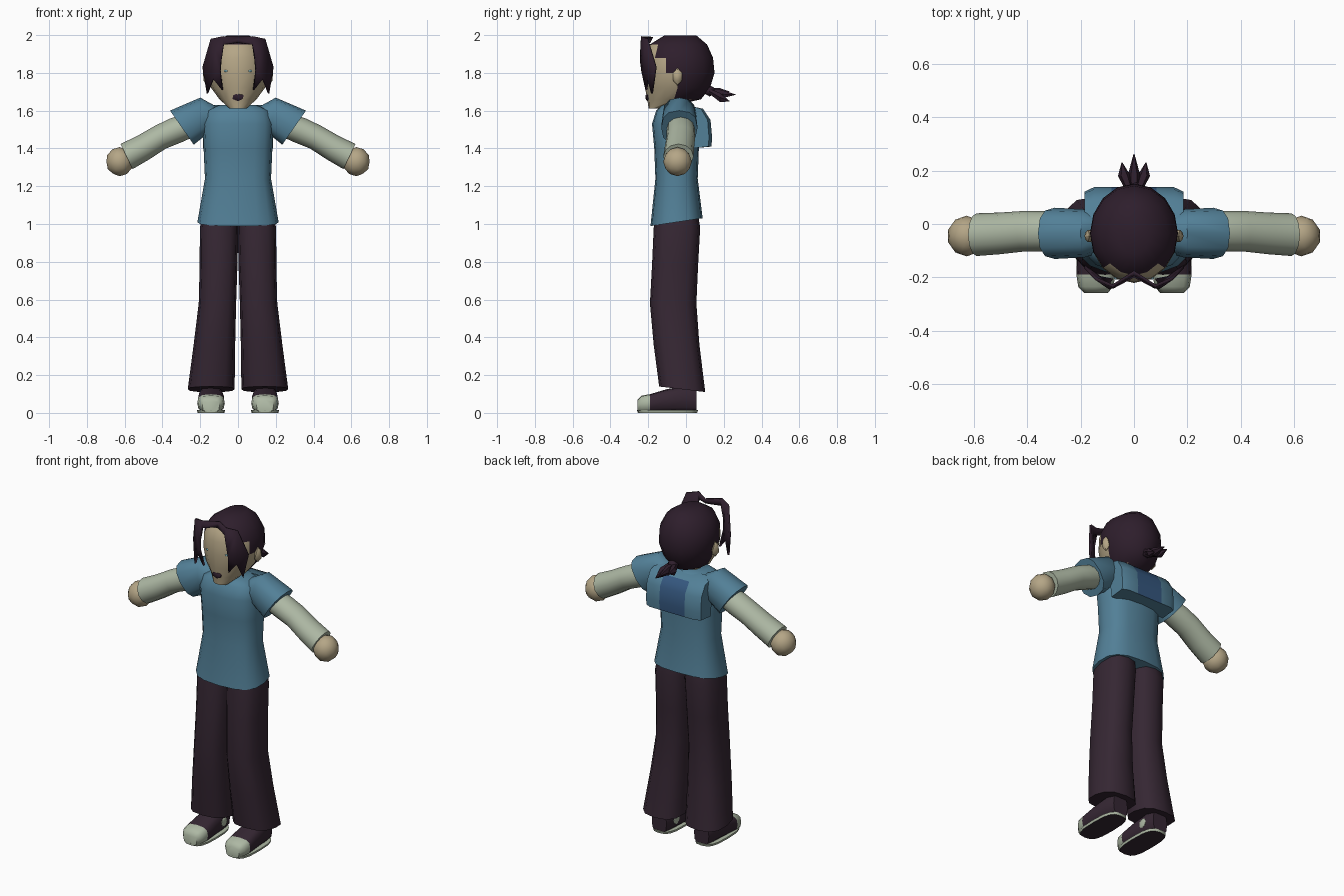
import bpy, bmesh, math
from mathutils import Vector as V

if "Cube" in bpy.data.objects:
    bpy.data.objects.remove(bpy.data.objects["Cube"])

X, Y, Z = V((1, 0, 0)), V((0, 1, 0)), V((0, 0, 1))


def mat(name, r, g, b):
    m = bpy.data.materials.new(name)
    m.diffuse_color = (r, g, b, 1)
    m.use_nodes = True
    m.node_tree.nodes["Principled BSDF"].inputs["Base Color"].default_value = m.diffuse_color
    return m


SHIRT = mat("shirt blue", 0.085, 0.215, 0.31)
PATCH = mat("dark blue", 0.035, 0.095, 0.21)
CLOTH = mat("trouser plum", 0.036, 0.02, 0.033)
HAIR = mat("hair plum", 0.027, 0.013, 0.025)
SKIN = mat("skin", 0.46, 0.38, 0.24)
PALE = mat("pale grey green", 0.42, 0.48, 0.37)
EYE = mat("eye blue", 0.25, 0.55, 0.65)


def finish(name, bm, mats, rule=None, mirror=False, angle=45):
    """Turn a bmesh into a shaded object, painting faces by a rule."""
    bmesh.ops.recalc_face_normals(bm, faces=bm.faces)
    for f in bm.faces:
        f.material_index = rule(f.calc_center_median(), f.normal) if rule else 0
    me = bpy.data.meshes.new(name)
    bm.to_mesh(me)
    bm.free()
    for m in mats:
        me.materials.append(m)
    ob = bpy.data.objects.new(name, me)
    bpy.context.collection.objects.link(ob)
    if mirror:
        ob.modifiers.new("mirror", 'MIRROR').use_clip = False
    bpy.ops.object.select_all(action='DESELECT')
    bpy.context.view_layer.objects.active = ob
    ob.select_set(True)
    bpy.ops.object.shade_smooth_by_angle(angle=math.radians(angle))
    return ob


def ring(c, u, v, a, b, n=12, p=1.0):
    """Rounded section around c, with half sizes a along u and b along v."""
    pts = []
    for i in range(n):
        t = 2 * math.pi * i / n
        co, si = math.cos(t), math.sin(t)
        pts.append(V(c) + u * a * math.copysign(abs(co) ** p, co)
                   + v * b * math.copysign(abs(si) ** p, si))
    return pts


def loft(name, rings, mats, **kw):
    bm = bmesh.new()
    vs = [[bm.verts.new(p) for p in r] for r in rings]
    n = len(vs[0])
    for r, s in zip(vs, vs[1:]):
        for i in range(n):
            bm.faces.new((r[i], r[(i + 1) % n], s[(i + 1) % n], s[i]))
    bm.faces.new(vs[0])
    bm.faces.new(vs[-1])
    return finish(name, bm, mats, **kw)


def column(name, rows, mats, n=12, p=1.0, **kw):
    """Loft upright rows of (z, cx, cy, rx, ry, tilt)."""
    return loft(name, [ring((cx, cy, z), X, Y + Z * t, rx, ry, n, p)
                       for z, cx, cy, rx, ry, t in rows], mats, **kw)


def ball(name, c, size, m, sub=2, **kw):
    bm = bmesh.new()
    bmesh.ops.create_icosphere(bm, subdivisions=sub, radius=1)
    for v in bm.verts:
        v.co = V(c) + V([a * b for a, b in zip(v.co, size)])
    return finish(name, bm, [m], **kw)


# shirt body
column("shirt", [(1.01, 0, -0.05, 0.215, 0.138, 0.15), (1.24, 0, -0.05, 0.175, 0.112, 0),
                 (1.40, 0, -0.05, 0.182, 0.118, 0), (1.53, 0, -0.058, 0.187, 0.122, 0),
                 (1.60, 0, -0.05, 0.17, 0.108, 0), (1.63, 0, -0.05, 0.10, 0.08, 0)],
       [SHIRT], n=16, p=0.75)

# back flap of the shirt, with a darker panel in the middle
profile = [(0.03, 1.40), (0.135, 1.41), (0.138, 1.46), (0.13, 1.55), (0.09, 1.61), (0.0, 1.63)]
loft("back_flap", [[V((x, y * k, z)) for y, z in profile]
                   for x, k in ((-0.185, 0.88), (-0.15, 1), (-0.085, 1), (0.085, 1), (0.15, 1), (0.185, 0.88))],
     [SHIRT, PATCH], angle=50,
     rule=lambda c, n: int(abs(c.x) < 0.08 and c.z > 1.43 and n.y > 0.4))

# short sleeves
tilt = V((0.57, 0, 0.82))
loft("short_sleeves", [ring((0.12, -0.035, 1.565), Y, Z, 0.07, 0.06),
                       ring((0.185, -0.035, 1.57), Y, V((0.15, 0, 0.99)), 0.09, 0.10, p=0.8),
                       ring((0.297, -0.035, 1.51), Y, tilt, 0.096, 0.11, p=0.8)],
     [SHIRT], mirror=True)

# long pale undersleeves
lean = V((0.43, 0, 0.9))
loft("undersleeves", [ring((x, y, z), Y, lean, a, b) for x, y, z, a, b in (
    (0.24, -0.03, 1.53, 0.07, 0.065), (0.33, -0.027, 1.495, 0.075, 0.07),
    (0.41, -0.027, 1.46, 0.076, 0.067), (0.50, -0.035, 1.405, 0.078, 0.07),
    (0.59, -0.04, 1.357, 0.08, 0.074))], [PALE], mirror=True)

# hands
ball("hands", (0.627, -0.045, 1.33), (0.073, 0.076, 0.077), SKIN, mirror=True)

# flared trousers
column("trouser_legs", [(1.06, 0.095, -0.048, 0.09, 0.11, 0), (0.98, 0.10, -0.048, 0.102, 0.123, 0),
                        (0.78, 0.103, -0.058, 0.100, 0.122, 0), (0.58, 0.109, -0.068, 0.099, 0.123, 0),
                        (0.36, 0.125, -0.05, 0.110, 0.121, 0), (0.125, 0.142, -0.02, 0.124, 0.122, -0.12)],
       [CLOTH], p=0.75, mirror=True)

# shoes with pale toe caps
loft("shoes", [ring((0.143, y, h / 2 + 0.004), X, Z, w, h / 2, p=0.65) for y, w, h in (
    (-0.258, 0.045, 0.065), (-0.235, 0.066, 0.088), (-0.19, 0.073, 0.095),
    (-0.10, 0.069, 0.122), (0.0, 0.063, 0.14), (0.055, 0.05, 0.125))],
     [CLOTH, PALE], mirror=True, rule=lambda c, n: int(c.y < -0.185))
column("shoe_soles", [(0, 0.143, -0.098, 0.071, 0.157, 0), (0.014, 0.143, -0.098, 0.075, 0.161, 0)],
       [PALE, CLOTH], n=16, p=0.65, mirror=True, rule=lambda c, n: int(n.z < -0.5))
ball("ankle_patches", (0.078, -0.02, 0.07), (0.005, 0.028, 0.028), PALE, mirror=True)

# neck and head, with the scalp painted as hair
column("neck", [(1.56, 0, -0.06, 0.06, 0.06, 0), (1.70, 0, -0.06, 0.055, 0.06, 0)], [SKIN])


def scalp(c, n):
    return int(c.y > -0.065 or (c.z > 1.84 and c.y > -0.135) or c.z > 1.97)


column("head", [(1.612, 0, -0.165, 0.045, 0.033, 0), (1.66, 0, -0.063, 0.098, 0.142, 0),
                (1.72, 0, -0.045, 0.142, 0.172, 0), (1.80, 0, -0.035, 0.165, 0.186, 0),
                (1.88, 0, -0.037, 0.163, 0.180, 0), (1.95, 0, -0.04, 0.128, 0.152, 0),
                (1.998, 0, -0.03, 0.06, 0.085, 0)],
       [SKIN, HAIR], n=16, rule=scalp)
ball("ears", (0.166, -0.045, 1.78), (0.022, 0.027, 0.047), SKIN, sub=1, mirror=True)
ball("eyes", (0.062, -0.203, 1.81), (0.013, 0.006, 0.006), EYE, mirror=True)
ball("chin_beard", (0, -0.204, 1.672), (0.034, 0.012, 0.022), HAIR, sub=1)

# hanging front locks, forked at the tips
pts = [(0, -0.18, 1.99), (0, -0.195, 1.96), (0.08, -0.232, 1.993), (0.075, -0.235, 1.95),
       (0.142, -0.205, 1.98), (0.09, -0.24, 1.87), (0.185, -0.16, 1.83), (0.095, -0.232, 1.81),
       (0.13, -0.20, 1.77), (0.082, -0.21, 1.71), (0.162, -0.18, 1.69)]
bm = bmesh.new()
vs = [bm.verts.new(p) for p in pts]
for f in ((0, 1, 3, 2), (2, 3, 5, 4), (4, 5, 7, 8), (4, 8, 6), (7, 9, 8), (8, 10, 6)):
    bm.faces.new([vs[i] for i in f])
locks = finish("front_locks", bm, [HAIR], mirror=True, angle=30)
sol = locks.modifiers.new("thickness", 'SOLIDIFY')
sol.thickness, sol.offset = 0.012, 0

# ponytail knot and spikes
ball("ponytail_knot", (0, 0.125, 1.705), (0.035, 0.035, 0.03), HAIR, sub=1)
for name, x, y, z in (("left", -0.045, 0.23, 1.70), ("middle", 0, 0.262, 1.685), ("right", 0.045, 0.23, 1.65)):
    loft("ponytail_spike_" + name, [ring((x * 0.3, 0.12, 1.705), X, Z, 0.015, 0.015, 6),
                                    ring((x * 0.8, 0.18, (z + 1.69) / 2), X, Z, 0.024, 0.028, 6),
                                    ring((x, y, z), X, Z, 0.002, 0.002, 6)], [HAIR], angle=30)
